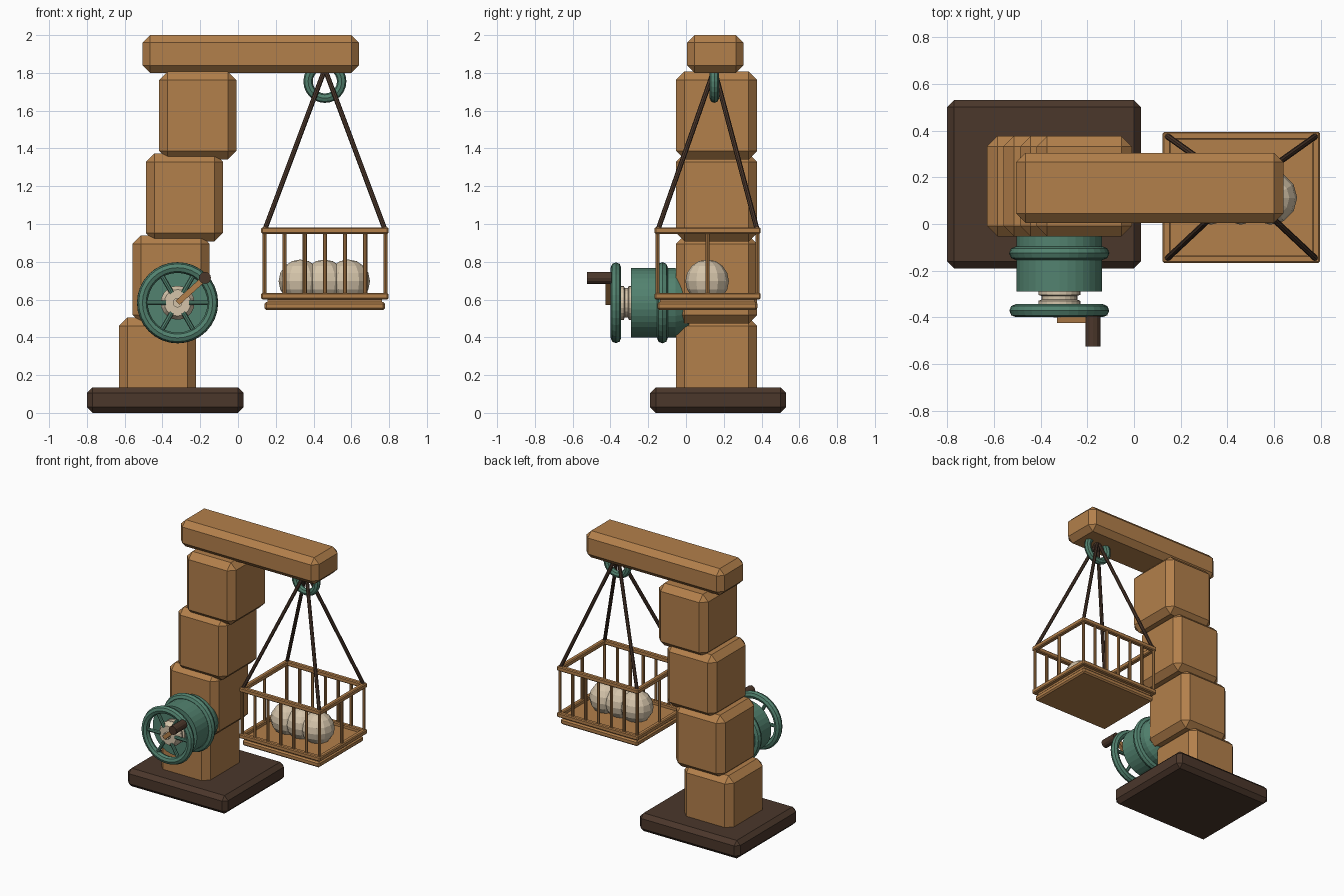
import bpy, bmesh, math
from mathutils import Vector, Matrix

if "Cube" in bpy.data.objects:
    bpy.data.objects.remove(bpy.data.objects["Cube"])


def material(name, rgb):
    m = bpy.data.materials.new(name)
    m.diffuse_color = (*rgb, 1)
    m.use_nodes = True
    m.node_tree.nodes["Principled BSDF"].inputs["Base Color"].default_value = m.diffuse_color
    return m


WOOD = material("tan wood", (0.45, 0.215, 0.07))
DARK = material("dark wood", (0.07, 0.038, 0.024))
TEAL = material("teal metal", (0.085, 0.225, 0.16))
CREAM = material("cream", (0.66, 0.55, 0.40))


def finish(name, bm, mat):
    bmesh.ops.recalc_face_normals(bm, faces=bm.faces)
    me = bpy.data.meshes.new(name)
    bm.to_mesh(me)
    bm.free()
    me.materials.append(mat)
    ob = bpy.data.objects.new(name, me)
    bpy.context.collection.objects.link(ob)
    return ob


def box(name, lo, hi, mat, bevel=0.0):
    """Chamfered box between two corners."""
    lo, hi = Vector(lo), Vector(hi)
    bm = bmesh.new()
    size = Matrix.Diagonal((*(hi - lo), 1))
    bmesh.ops.create_cube(bm, size=1, matrix=Matrix.Translation((lo + hi) / 2) @ size)
    if bevel:
        bmesh.ops.bevel(bm, geom=bm.edges[:], offset=bevel, segments=1,
                        affect='EDGES', profile=0.5)
    return finish(name, bm, mat)


def rod(name, a, b, r, mat, sides=8):
    """Straight round bar between two points."""
    a, b = Vector(a), Vector(b)
    bm = bmesh.new()
    rot = (b - a).to_track_quat('Z', 'Y').to_matrix().to_4x4()
    bmesh.ops.create_cone(bm, cap_ends=True, segments=sides, radius1=r, radius2=r,
                          depth=(b - a).length,
                          matrix=Matrix.Translation((a + b) / 2) @ rot)
    return finish(name, bm, mat)


def lathe(name, cx, cz, profile, mat, sides=32, closed=False):
    """Turn (radius, y) points about an axis along y."""
    bm = bmesh.new()
    rings = []
    for r, y in profile:
        rings.append([bm.verts.new((cx + r * math.cos(2 * math.pi * i / sides), y,
                                    cz + r * math.sin(2 * math.pi * i / sides)))
                      for i in range(sides)])
    pairs = list(zip(rings, rings[1:]))
    if closed:
        pairs.append((rings[-1], rings[0]))
    else:
        bm.faces.new(rings[0])
        bm.faces.new(rings[-1])
    for p, q in pairs:
        for i in range(sides):
            j = (i + 1) % sides
            bm.faces.new((p[i], p[j], q[j], q[i]))
    return finish(name, bm, mat)


def ring(name, cx, y, cz, major, minor, mat, sides=32):
    prof = [(major + minor * math.cos(t * math.pi / 4), y + minor * math.sin(t * math.pi / 4))
            for t in range(8)]
    return lathe(name, cx, cz, prof, mat, sides, closed=True)


# base, leaning stack of blocks, top beam
box("base", (-0.80, -0.19, 0), (0.03, 0.53, 0.135), DARK, 0.03)
for i in range(4):
    x, z = -0.63 + 0.071 * i, 0.04 + 0.434 * i
    box(f"tower_block_{i + 1}", (x, -0.053, z), (x + 0.408, 0.377, z + 0.466), WOOD, 0.045)
box("top_beam", (-0.505, 0.005, 1.80), (0.64, 0.305, 2.0), WOOD, 0.04)

# winch drum, spool and hand wheel
WX, WZ = -0.32, 0.583
lathe("winch_drum", WX, WZ, [(0.183, -0.29), (0.183, -0.055), (0.155, 0.015)], TEAL)
ring("drum_flange", WX, -0.125, WZ, 0.186, 0.029, TEAL)
lathe("winch_spool", WX, WZ, [(0.09, -0.285), (0.09, -0.303), (0.077, -0.308),
                              (0.077, -0.324), (0.09, -0.329), (0.09, -0.345),
                              (0.07, -0.375)], CREAM, 20)
ring("hand_wheel", WX, -0.371, WZ, 0.186, 0.028, TEAL)
for i in range(6):
    a = math.pi / 3 * i
    d = Vector((math.cos(a), 0, math.sin(a)))
    c = Vector((WX, -0.371, WZ))
    rod(f"wheel_spoke_{i + 1}", c + d * 0.06, c + d * 0.18, 0.013, TEAL)

# crank arm and grip
A, B = Vector((WX, -0.41, WZ)), Vector((-0.175, -0.41, 0.715))
arm = box("crank_arm", (-0.015, -0.015, 0), (0.015, 0.015, (B - A).length), WOOD)
arm.data.transform(Matrix.Translation(A) @ Matrix.Rotation(
    math.atan2(B.x - A.x, B.z - A.z), 4, 'Y'))
rod("crank_grip", (-0.175, -0.395, 0.715), (-0.175, -0.525, 0.715), 0.032, DARK, 12)
rod("crank_axle", (WX, -0.30, WZ), (WX, -0.40, WZ), 0.025, CREAM, 12)

# pulley ring and ropes
ring("pulley_ring", 0.46, 0.15, 1.755, 0.089, 0.025, TEAL, 24)
X0, X1, Y0, Y1 = 0.14, 0.78, -0.15, 0.378
for x in (X0, X1):
    for y in (Y0, Y1):
        rod("rope", (0.46, 0.15, 1.82), (x, y, 0.965), 0.013, DARK)

# basket floor, rails and bars
box("basket_floor", (0.14, -0.152, 0.545), (0.778, 0.378, 0.587), WOOD, 0.01)
box("basket_floor_panel", (0.155, -0.137, 0.58), (0.763, 0.363, 0.61), WOOD)
for z in (0.618, 0.965):
    h, e = 0.017, 0.016
    for y in (Y0, Y1):
        box("basket_rail_long", (X0 - e, y - h, z - h), (X1 + e, y + h, z + h), WOOD, 0.006)
    for x in (X0, X1):
        box("basket_rail_short", (x - h, Y0 - e, z - h), (x + h, Y1 + e, z + h), WOOD, 0.006)
for i in range(7):
    x = X0 + (X1 - X0) * i / 6
    for y in (Y0, Y1):
        rod("basket_bar", (x, y, 0.61), (x, y, 0.97), 0.011, WOOD)
for x in (X0, X1):
    ym = (Y0 + Y1) / 2
    rod("basket_side_bar", (x, ym, 0.61), (x, ym, 0.97), 0.011, WOOD)

# three round stones in the basket
for i in range(3):
    bm = bmesh.new()
    bmesh.ops.create_uvsphere(bm, u_segments=12, v_segments=8, radius=0.115,
                              matrix=Matrix.Translation((0.33 + 0.127 * i, 0.112, 0.697)))
    finish(f"stone_{i + 1}", bm, CREAM)
